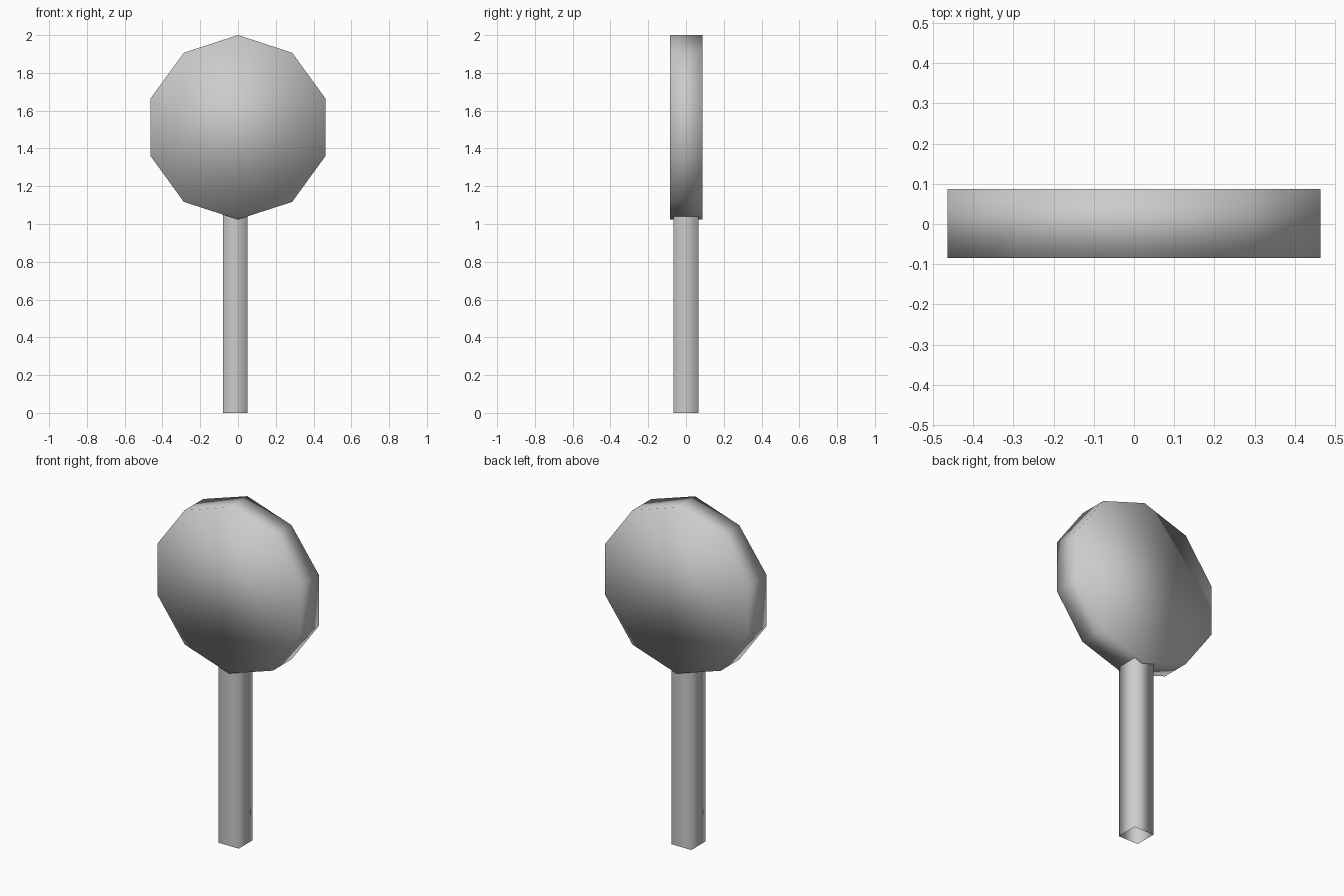
import bpy
import bmesh
from math import pi
from mathutils import Matrix, Vector

cube = bpy.data.objects.get("Cube")
if cube:
    bpy.data.objects.remove(cube, do_unlink=True)

# One plain grey for the whole sign
grey = bpy.data.materials.new("plain grey")
grey.use_nodes = True
colour = (0.6, 0.6, 0.6, 1)
grey.diffuse_color = colour
grey.node_tree.nodes["Principled BSDF"].inputs["Base Color"].default_value = colour


def finish(name, bm):
    """Turn a bmesh into a fully smooth-shaded grey object."""
    bmesh.ops.recalc_face_normals(bm, faces=bm.faces)
    for face in bm.faces:
        face.smooth = True
    mesh = bpy.data.meshes.new(name)
    bm.to_mesh(mesh)
    bm.free()
    mesh.materials.append(grey)
    obj = bpy.data.objects.new(name, mesh)
    bpy.context.collection.objects.link(obj)
    return obj


# Sign plate: ten-sided disc facing front, one corner at the top
radius, depth, sides = 0.488, 0.172, 10
plate = bmesh.new()
bmesh.ops.create_cone(plate, cap_ends=True, segments=sides, radius1=radius,
                      radius2=radius, depth=depth)
top_corner = max(plate.verts, key=lambda v: v.co.y).co
spin = Vector((top_corner.x, top_corner.y)).angle_signed(Vector((0, 1)))
bmesh.ops.transform(plate, verts=plate.verts,
                    matrix=Matrix.Translation((0, 0.001, 2 - radius))
                    @ Matrix.Rotation(pi / 2, 4, 'X')
                    @ Matrix.Rotation(-spin, 4, 'Z'))
finish("sign_plate", plate)

# Post: square tube with open ends, slightly off centre, running up into the plate
width, height = 0.13, 1.1
post = bmesh.new()
bmesh.ops.create_cube(post, size=1, matrix=Matrix.Translation((-0.015, 0, height / 2))
                      @ Matrix.Diagonal((width, width, height, 1)))
post.normal_update()
ends = [f for f in post.faces if abs(f.normal.z) > 0.9]
bmesh.ops.delete(post, geom=ends, context='FACES_ONLY')
finish("post", post)
